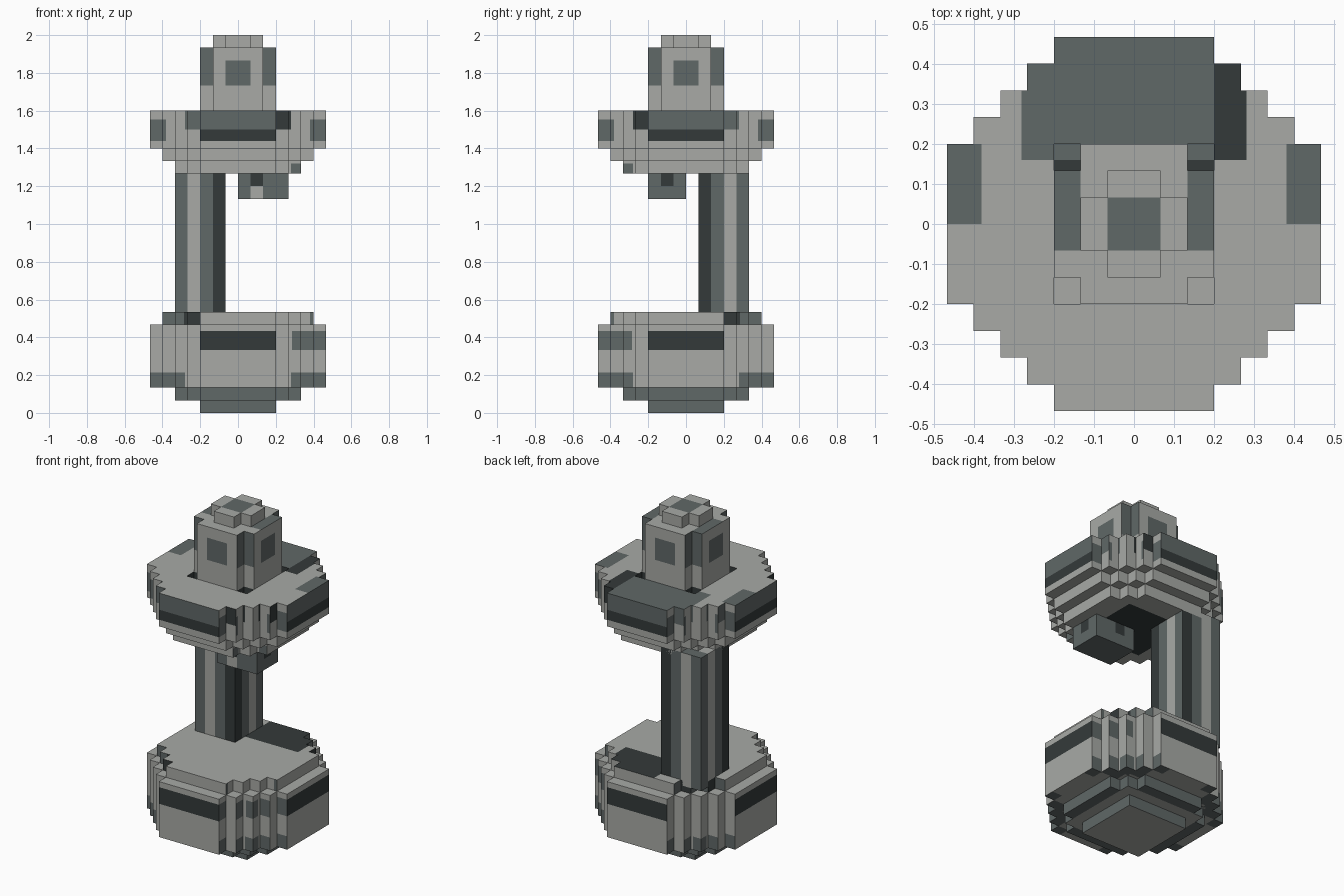
import bpy, bmesh
from mathutils import Vector

cube = bpy.data.objects.get("Cube")
if cube:
    bpy.data.objects.remove(cube, do_unlink=True)

U = 1 / 15  # one block unit
LIGHT, DARK, BLACK = 0, 1, 2


def material(name, rgb):
    m = bpy.data.materials.new(name)
    m.use_nodes = True
    m.diffuse_color = (*rgb, 1)
    bsdf = next(n for n in m.node_tree.nodes if n.type == 'BSDF_PRINCIPLED')
    bsdf.inputs["Base Color"].default_value = (*rgb, 1)
    bsdf.inputs["Roughness"].default_value = 0.9
    return m


MATERIALS = [material("light_stone", (0.392, 0.402, 0.381)),
             material("dark_stone", (0.117, 0.138, 0.136)),
             material("black_stone", (0.034, 0.042, 0.042))]


def slab(name, inside, z0, z1, rule, side_cuts=(), z_cuts=()):
    """Extrude the cells that pass inside(x, y); colour faces with rule(x, y, z, t, n)."""
    bm = bmesh.new()
    cells = {(i, j) for i in range(-8, 8) for j in range(-8, 8) if inside(i + .5, j + .5)}

    def quad(*pts):
        bm.faces.new([bm.verts.new(p) for p in pts])

    for i, j in cells:
        ring = [(i, j), (i + 1, j), (i + 1, j + 1), (i, j + 1)]
        quad(*[(x, y, z1) for x, y in ring])
        quad(*[(x, y, z0) for x, y in reversed(ring)])
        for k, (dx, dy) in enumerate([(0, -1), (1, 0), (0, 1), (-1, 0)]):
            if (i + dx, j + dy) not in cells:
                a, b = ring[k], ring[(k + 1) % 4]
                quad((*a, z0), (*b, z0), (*b, z1), (*a, z1))
    bmesh.ops.remove_doubles(bm, verts=bm.verts, dist=0.001)

    # Cut along the colour borders
    planes = [(axis, s * c) for c in side_cuts for s in (-1, 1) for axis in (0, 1)]
    planes += [(2, c) for c in z_cuts]
    for axis, c in planes:
        normal = Vector((axis == 0, axis == 1, axis == 2))
        bmesh.ops.bisect_plane(bm, geom=bm.verts[:] + bm.edges[:] + bm.faces[:],
                               plane_co=normal * c, plane_no=normal, dist=0.0001)
    bm.normal_update()
    for f in bm.faces:
        x, y, z = f.calc_center_median()
        t = x if abs(f.normal.y) > .5 else -y
        f.material_index = rule(x, y, z, t, f.normal)
    # Merge flat faces of the same colour
    bmesh.ops.dissolve_limit(bm, angle_limit=0.01, verts=bm.verts, edges=bm.edges,
                             delimit={'MATERIAL'})
    bmesh.ops.scale(bm, vec=(U, U, U), verts=bm.verts)
    mesh = bpy.data.meshes.new(name)
    bm.to_mesh(mesh)
    bm.free()
    for m in MATERIALS:
        mesh.materials.append(m)
    obj = bpy.data.objects.new(name, mesh)
    bpy.context.collection.objects.link(obj)
    return obj


# Footprints
def disc(r, diagonal):
    return lambda x, y: max(abs(x), abs(y)) < r and abs(x) + abs(y) <= diagonal + .1


def rect(x0, x1, y0, y1):
    return lambda x, y: x0 < x < x1 and y0 < y < y1


def plus(r):
    return lambda x, y: max(abs(x), abs(y)) < r and min(abs(x), abs(y)) < r - 1


def pit(x, y):
    return 2 < abs(x) < 3 and 2 < abs(y) < 3


# Colour rules
def foot_rule(x, y, z, t, n):
    if n.z < -.5:
        return DARK if max(abs(x), abs(y)) > 4 else LIGHT
    return DARK


def drum_rule(x, y, z, t, n):
    if n.z < -.5:
        return DARK if abs(x) + abs(y) > 8 else LIGHT
    if n.z > .5:
        return LIGHT
    if 5 < z < 6.5:
        return BLACK if abs(t) < 3 else DARK if t > 4.3 else LIGHT
    return DARK if z < 3.2 and abs(t) > 4.2 else LIGHT


def ledge_rule(x, y, z, t, n):
    if n.z > .5:
        return BLACK if y > 2.4 and -1 < x < 4.3 else LIGHT
    if -4.3 < t < -3:
        return BLACK
    return DARK if abs(t) > 4.3 and (t < 0 or abs(t) > 5.7) else LIGHT


def column_rule(x, y, z, t, n):
    return (DARK, LIGHT, DARK, BLACK)[min(3, max(0, int(t + 5)))]


def lamp_rule(x, y, z, t, n):
    if abs(n.z) < .5 and 1 < t < 2:
        if z > 18:
            return BLACK
        if n.y < -.5:
            return LIGHT
    return DARK


def under_rule(x, y, z, t, n):
    if n.z < -.5:
        return BLACK if z < 19.5 and max(abs(x), abs(y)) < 3 else LIGHT
    return DARK if z < 19.8 and t > 4.2 and (n.y < -.5 or n.x > .5) else LIGHT


def deck_rule(x, y, z, t, n):
    if n.z > .5:
        if y > 2.4 and abs(x) < 4.2:
            return BLACK if x > 3 and y < 6 else DARK
        if pit(x, y) and y > 0:
            return BLACK
        return DARK if abs(x) > 5.7 and 0 < y < 3 else LIGHT
    if n.z < -.5:
        return LIGHT
    if max(abs(x), abs(y)) < 3.1:
        return BLACK
    if z > 22.5 and abs(t) < 4.2:
        return BLACK if t > 3 else DARK
    if 21.6 < z < 22.5 and abs(t) < 3:
        return BLACK
    return DARK if 21.6 < z < 23.3 and abs(t) > 5.7 else LIGHT


def tower_rule(x, y, z, t, n):
    if n.z > .5:
        return DARK if abs(x) > 2 and -1 < y < 2 else LIGHT
    if max(abs(x), abs(y)) < 2.9:
        return DARK if z > 26 else LIGHT
    return DARK if abs(t) < 1 and 26 < z < 28 else LIGHT


def cap_rule(x, y, z, t, n):
    return DARK if n.z > .5 and max(abs(x), abs(y)) < 1 else LIGHT


# Base
slab("foot_plate", rect(-3, 3, -3, 3), 0, 1,
     lambda x, y, z, t, n: LIGHT if n.z < -.5 else DARK)
slab("lower_step", disc(5, 7), 1, 2, foot_rule)
slab("lower_drum", disc(7, 9), 2, 7, drum_rule, (4.2, 4.3), (3.2, 5, 6.5))
slab("lower_ledge", disc(6, 8), 7, 8, ledge_rule, (2.4, 4.3, 5.7))

# Support and hanging lamp
slab("support_column", rect(-5, -1, 1, 5), 7.5, 19.5, column_rule)
slab("hanging_lamp", rect(0, 4, -3, 0), 17, 19, lamp_rule, (), (18,))

# Upper platform, with a small pit beside each tower corner
slab("upper_step", disc(5, 7), 19, 20, under_rule, (4.2,), (19.8,))
slab("upper_ledge", disc(6, 8), 20, 21, under_rule)
BORDERS = (2.4, 4.2, 5.7)
LEVELS = (21.6, 22.5, 23.3)
slab("platform", disc(7, 9), 21, 23, deck_rule, BORDERS, LEVELS)
deck = disc(7, 9)
slab("platform_top", lambda x, y: deck(x, y) and not pit(x, y), 23, 24,
     deck_rule, BORDERS, LEVELS)

# Tower
slab("tower", plus(3), 24, 29, tower_rule, (), (26, 28))
slab("tower_cap", plus(2), 29, 30, cap_rule)
